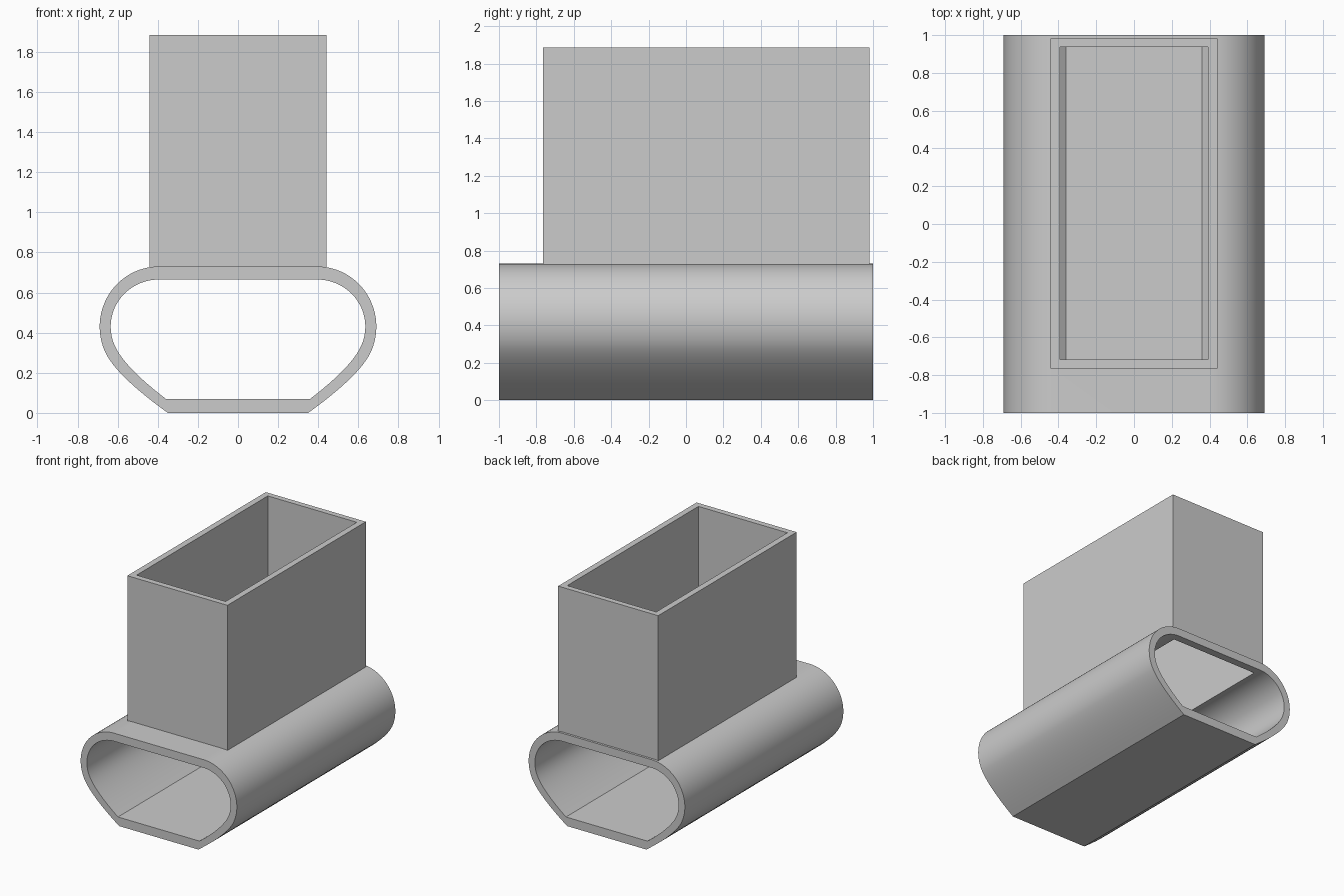
import bpy, bmesh, math
from mathutils import Vector

cube = bpy.data.objects.get("Cube")
if cube:
    bpy.data.objects.remove(cube, do_unlink=True)

grey = bpy.data.materials.new("light_grey")
grey.use_nodes = True
grey.diffuse_color = (0.6, 0.6, 0.6, 1)
grey.node_tree.nodes["Principled BSDF"].inputs["Base Color"].default_value = (0.6, 0.6, 0.6, 1)


def make_object(name, bm):
    bmesh.ops.recalc_face_normals(bm, faces=bm.faces)
    mesh = bpy.data.meshes.new(name)
    bm.to_mesh(mesh)
    bm.free()
    mesh.materials.append(grey)
    obj = bpy.data.objects.new(name, mesh)
    bpy.context.collection.objects.link(obj)
    return obj


def hollow_extrusion(name, outer, inner, place, start, end):
    """Sweep the band between two matching closed profiles from start to end."""
    bm = bmesh.new()
    rings = [[bm.verts.new(place(a, b, d)) for a, b in profile]
             for profile, d in ((outer, start), (outer, end), (inner, end), (inner, start))]
    n = len(outer)
    for k in range(4):
        r, s = rings[k], rings[(k + 1) % 4]
        for i in range(n):
            j = (i + 1) % n
            bm.faces.new((r[i], r[j], s[j], s[i]))
    return make_object(name, bm)


def tube_profile(rx, rz, foot, pull):
    """Flat top, round shoulders and bowed lower sides ending at a flat base."""
    cx, cz, low = 0.395, 0.43, math.radians(-25)
    half = []
    for i in range(25):
        a = math.pi / 2 + (low - math.pi / 2) * i / 24
        half.append(Vector((cx + rx * math.cos(a), cz + rz * math.sin(a))))
    p0, p2 = half[-1], Vector(foot)
    p1 = p0 + pull * Vector((math.sin(low), -math.cos(low)))
    for i in range(1, 13):
        t = i / 12
        half.append(p0 * (1 - t) ** 2 + p1 * 2 * t * (1 - t) + p2 * t * t)
    return half + [Vector((-p.x, p.y)) for p in reversed(half)]


def rectangle(x, y0, y1):
    return [(-x, y0), (x, y0), (x, y1), (-x, y1)]


# Horizontal tube, open at both ends
tube = hollow_extrusion("base_tube",
                        tube_profile(0.295, 0.30, (0.35, 0), 0.13),
                        tube_profile(0.24, 0.235, (0.36, 0.07), 0.115),
                        lambda a, b, d: (a, d, b), -1, 1)

# Upright rectangular duct
duct = hollow_extrusion("upright_duct",
                        rectangle(0.442, -0.765, 0.982), rectangle(0.393, -0.718, 0.937),
                        lambda a, b, d: (a, b, d), 0.72, 1.885)

# Opening through the tube roof below the duct
bm = bmesh.new()
bmesh.ops.create_cube(bm, size=1)
for v in bm.verts:
    v.co = (v.co.x * 0.786, v.co.y * 1.655 + 0.1095, v.co.z * 0.4 + 0.72)
cutter = make_object("opening_cutter", bm)
cutter.hide_render = True
cutter.hide_viewport = True

cut = tube.modifiers.new("opening", 'BOOLEAN')
cut.operation = 'DIFFERENCE'
cut.solver = 'EXACT'
cut.object = cutter
bpy.context.view_layer.update()
evaluated = tube.evaluated_get(bpy.context.evaluated_depsgraph_get())
tube.data = bpy.data.meshes.new_from_object(evaluated)
tube.modifiers.clear()
bpy.data.objects.remove(cutter, do_unlink=True)

# Smooth the curved walls, keep corners crisp
bpy.ops.object.select_all(action='DESELECT')
tube.select_set(True)
bpy.context.view_layer.objects.active = tube
bpy.ops.object.shade_smooth_by_angle(angle=math.radians(25))
